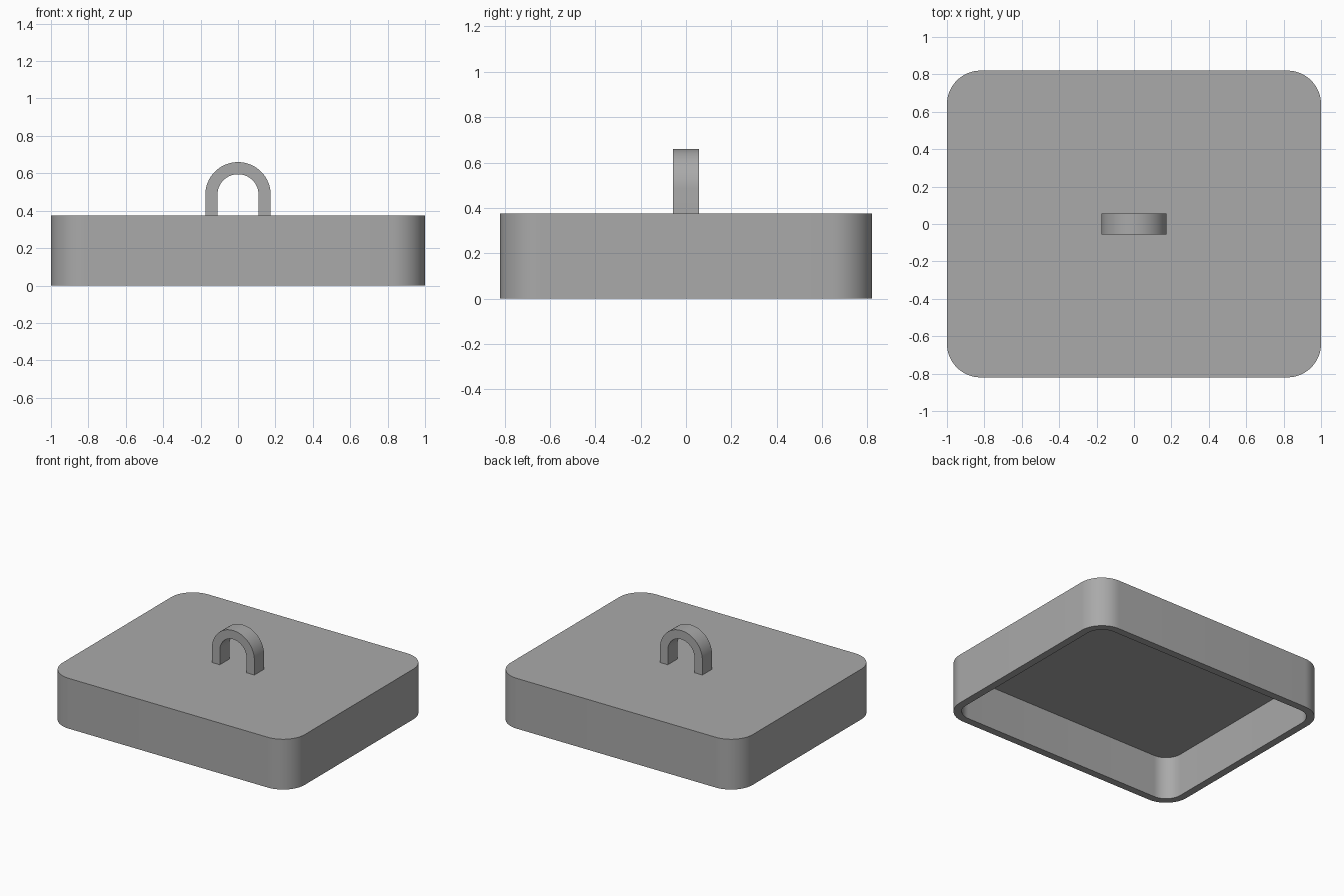
import bpy
import bmesh
from math import sin, cos, pi

old = bpy.data.objects.get("Cube")
if old:
    bpy.data.objects.remove(old, do_unlink=True)

grey = bpy.data.materials.new("plain grey")
grey.use_nodes = True
COLOUR = (0.4, 0.4, 0.4, 1)
grey.diffuse_color = COLOUR
grey.node_tree.nodes["Principled BSDF"].inputs["Base Color"].default_value = COLOUR

HALF_X, HALF_Y, HEIGHT = 1.0, 0.82, 0.375
RADIUS, WALL, TOP = 0.18, 0.055, 0.055


def rounded_rectangle(hx, hy, r, steps=16):
    """Outline points, anticlockwise from the +x side."""
    points = []
    for k, (sx, sy) in enumerate([(1, 1), (-1, 1), (-1, -1), (1, -1)]):
        for i in range(steps + 1):
            a = (k + i / steps) * pi / 2
            points.append((sx * (hx - r) + r * cos(a), sy * (hy - r) + r * sin(a)))
    return points


def finish(name, bm):
    bmesh.ops.recalc_face_normals(bm, faces=bm.faces[:])
    mesh = bpy.data.meshes.new(name)
    bm.to_mesh(mesh)
    bm.free()
    mesh.materials.append(grey)
    obj = bpy.data.objects.new(name, mesh)
    bpy.context.collection.objects.link(obj)
    bpy.ops.object.select_all(action="DESELECT")
    obj.select_set(True)
    bpy.context.view_layer.objects.active = obj
    bpy.ops.object.shade_smooth_by_angle(angle=pi / 6)


def bridge(bm, a, b):
    for i in range(len(a)):
        j = (i + 1) % len(a)
        bm.faces.new((a[i], a[j], b[j], b[i]))


# Hollow lid, open underneath
bm = bmesh.new()
outer = rounded_rectangle(HALF_X, HALF_Y, RADIUS)
inner = rounded_rectangle(HALF_X - WALL, HALF_Y - WALL, RADIUS - WALL)
loops = [[bm.verts.new((x, y, z)) for x, y in outline]
         for outline, z in [(outer, HEIGHT), (outer, 0), (inner, 0), (inner, HEIGHT - TOP)]]
for a, b in zip(loops, loops[1:]):
    bridge(bm, a, b)
bm.faces.new(loops[0])
bm.faces.new(loops[-1])
finish("lid", bm)

# Arched handle with a rectangular section
R_OUT, R_IN, DEPTH, SPRING = 0.175, 0.11, 0.057, 0.485


def arch(r, steps=32):
    curve = [(r * cos(pi * i / steps), SPRING + r * sin(pi * i / steps)) for i in range(steps + 1)]
    return [(r, HEIGHT)] + curve + [(-r, HEIGHT)]


bm = bmesh.new()
rails = [[bm.verts.new((x, y, z)) for x, z in arch(r)]
         for r, y in [(R_OUT, -DEPTH), (R_OUT, DEPTH), (R_IN, DEPTH), (R_IN, -DEPTH)]]
for k in range(4):
    a, b = rails[k], rails[(k + 1) % 4]
    for i in range(len(a) - 1):
        bm.faces.new((a[i], a[i + 1], b[i + 1], b[i]))
for end in (0, -1):
    bm.faces.new([rail[end] for rail in rails])
finish("handle", bm)
